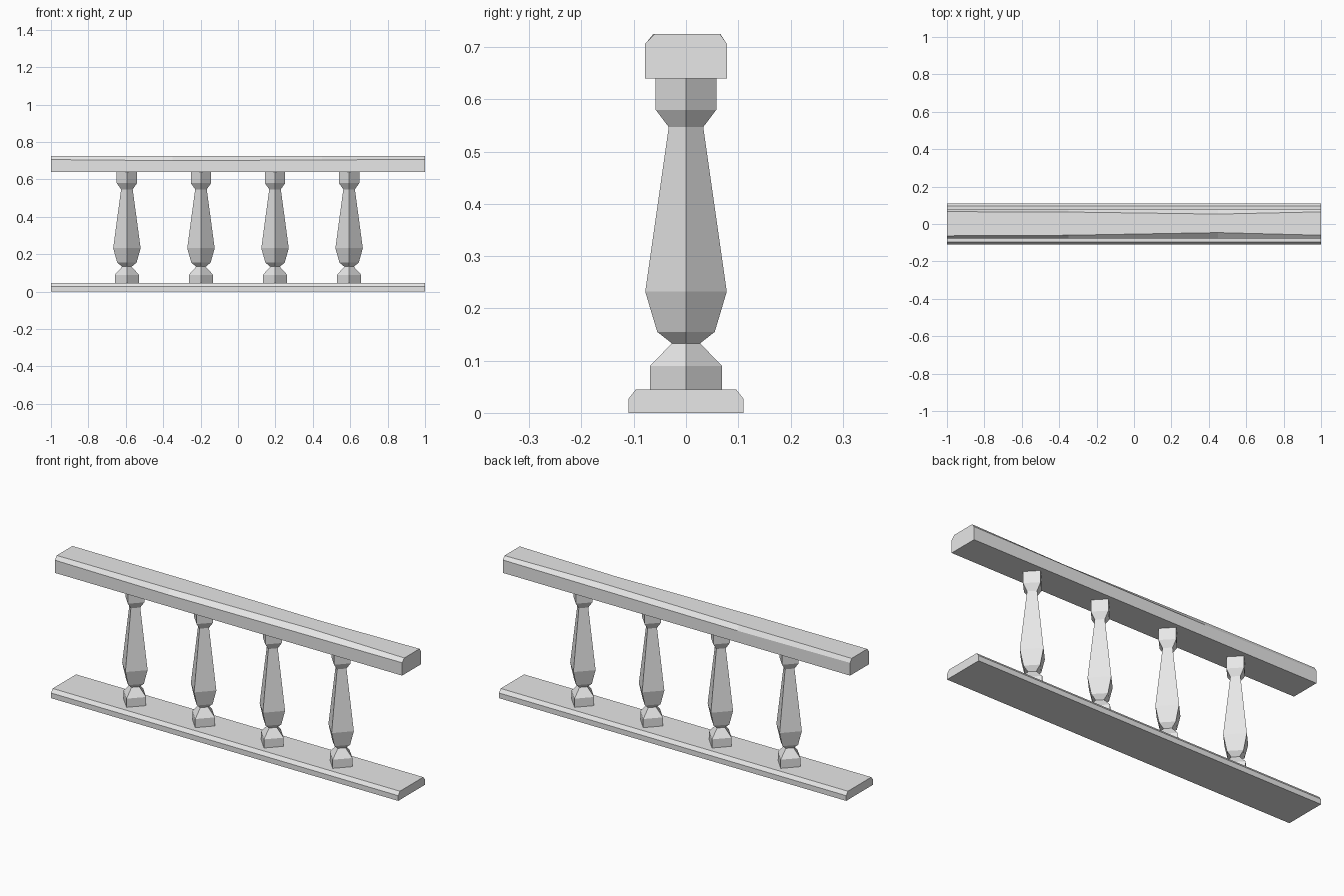
import bpy, bmesh, math

cube = bpy.data.objects.get("Cube")
if cube:
    bpy.data.objects.remove(cube, do_unlink=True)

stone = bpy.data.materials.new("grey stone")
stone.use_nodes = True
GREY = (0.8, 0.8, 0.8, 1)
stone.diffuse_color = GREY
stone.node_tree.nodes["Principled BSDF"].inputs["Base Color"].default_value = GREY


def loft(name, sections):
    """Skin a list of equal-length point rings and cap both ends."""
    bm = bmesh.new()
    rings = [[bm.verts.new(p) for p in ring] for ring in sections]
    n = len(rings[0])
    for a, b in zip(rings, rings[1:]):
        for i in range(n):
            j = (i + 1) % n
            bm.faces.new((a[i], a[j], b[j], b[i]))
    bm.faces.new(rings[0])
    bm.faces.new(rings[-1])
    bmesh.ops.recalc_face_normals(bm, faces=bm.faces)
    mesh = bpy.data.meshes.new(name)
    bm.to_mesh(mesh)
    bm.free()
    mesh.materials.append(stone)
    obj = bpy.data.objects.new(name, mesh)
    bpy.context.collection.objects.link(obj)
    return obj


def rail_section(x, half, bottom, shoulder, top, front, back):
    """Rail cross-section with chamfered upper corners."""
    return [(x, -half, bottom), (x, half, bottom), (x, half, shoulder),
            (x, back, top), (x, front, top), (x, -half, shoulder)]


# Bottom rail
loft("bottom_rail", [rail_section(x, 0.11, 0, 0.027, 0.045, -0.096, 0.096)
                     for x in (-1, 1)])

# Top rail, with slightly worn chamfers: x, shoulder height, front and back edge
worn = [(-1, 0.706, -0.063, 0.066), (-0.35, 0.70, -0.06, 0.064),
        (0.45, 0.704, -0.046, 0.053), (1, 0.707, -0.06, 0.065)]
loft("top_rail", [rail_section(x, 0.078, 0.64, s, 0.725, f, b)
                  for x, s, f, b in worn])

# Four-sided balusters, corners facing front and sides: height, radius
profile = [(0.04, 0.069), (0.09, 0.069), (0.133, 0.027), (0.155, 0.055),
           (0.232, 0.078), (0.547, 0.033), (0.58, 0.058), (0.645, 0.058)]
for k in range(4):
    cx = 0.396 * (k - 1.5)
    rings = []
    for z, r in profile:
        rings.append([(cx + 0.94 * r * math.cos(a), r * math.sin(a), z)
                      for a in (i * math.pi / 2 for i in range(4))])
    loft(f"baluster_{k + 1}", rings)
